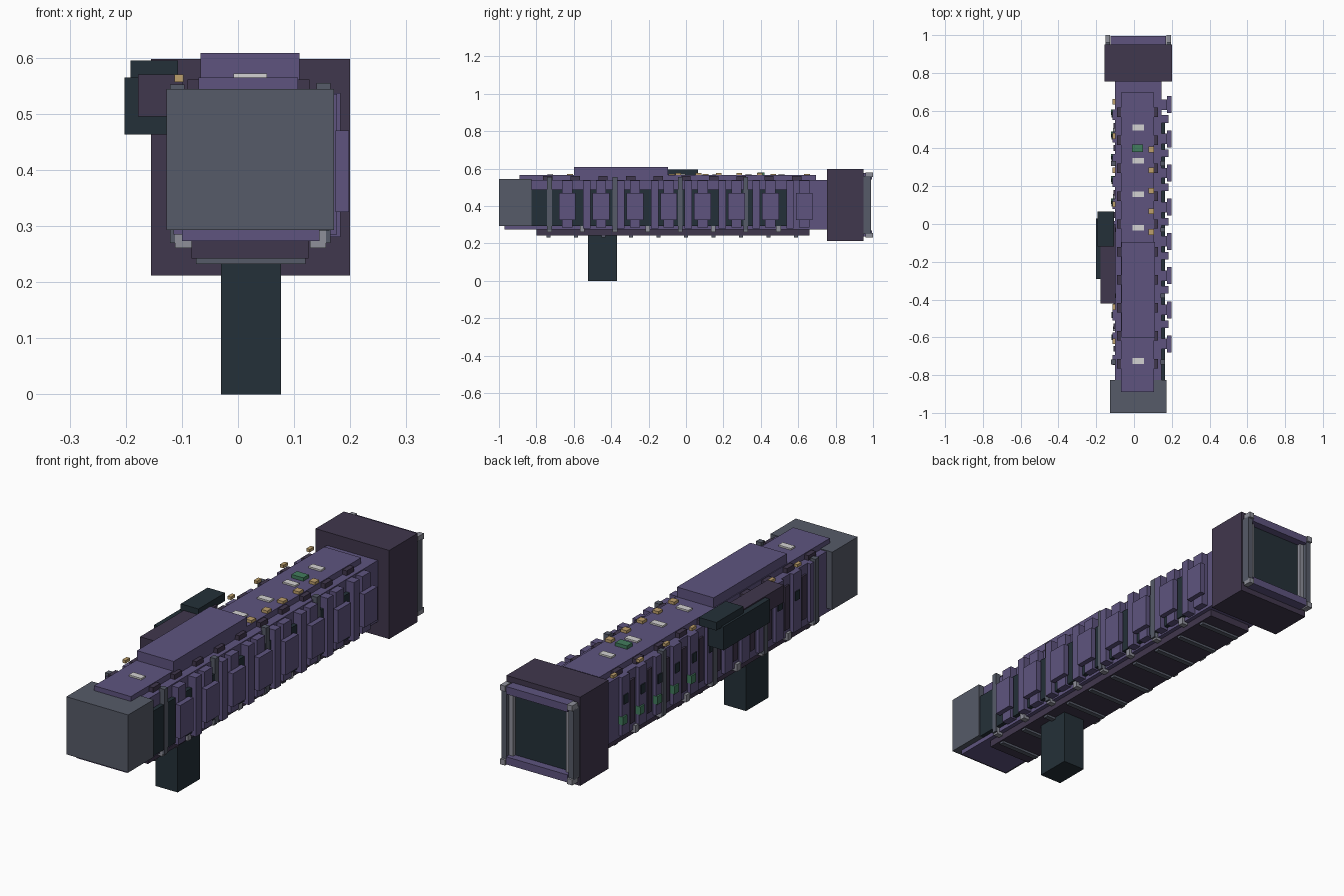
import bpy, bmesh
from mathutils import Matrix, Vector

if "Cube" in bpy.data.objects:
    bpy.data.objects.remove(bpy.data.objects["Cube"], do_unlink=True)


def material(name, rgb):
    m = bpy.data.materials.new(name)
    lin = [((c / 255 + 0.055) / 1.055) ** 2.4 for c in rgb] + [1.0]
    m.diffuse_color = lin
    m.use_nodes = True
    m.node_tree.nodes["Principled BSDF"].inputs["Base Color"].default_value = lin
    return m


PURPLE = material("purple", (94, 84, 127))
PLUM = material("dark plum", (64, 55, 77))
TEAL = material("dark teal", (36, 48, 56))
SLATE = material("slate grey", (86, 91, 104))
GREY = material("light grey", (143, 144, 154))
OCHRE = material("ochre", (190, 160, 108))
GREEN = material("green", (66, 125, 94))
WHITE = material("off white", (212, 210, 210))


def boxes(name, mat, x, z, spans):
    """One object holding a box of the given x and z range for each y span."""
    bm = bmesh.new()
    for y in spans:
        lo, hi = Vector((x[0], y[0], z[0])), Vector((x[1], y[1], z[1]))
        size = Matrix.Diagonal((*(hi - lo), 1))
        bmesh.ops.create_cube(bm, size=1, matrix=Matrix.Translation((lo + hi) / 2) @ size)
    me = bpy.data.meshes.new(name)
    bm.to_mesh(me)
    bm.free()
    me.materials.append(mat)
    ob = bpy.data.objects.new(name, me)
    bpy.context.collection.objects.link(ob)
    return ob


def box(name, mat, x, y, z):
    return boxes(name, mat, x, z, [y])


def row(first, step, count, width):
    return [(first + i * step - width / 2, first + i * step + width / 2) for i in range(count)]


# Main masses
box("body", PURPLE, (-0.10, 0.145), (-0.83, 0.76), (0.28, 0.54))
box("nose_block", SLATE, (-0.127, 0.171), (-1, -0.825), (0.293, 0.544))
box("rear_block", PLUM, (-0.155, 0.20), (0.755, 0.95), (0.212, 0.598))
box("handle", TEAL, (-0.03, 0.077), (-0.525, -0.37), (0, 0.26))
box("top_strip", PURPLE, (-0.07, 0.107), (-0.89, 0.695), (0.535, 0.565))
box("top_riser", PURPLE, (-0.067, 0.11), (-0.6, -0.095), (0.55, 0.608))

# Underside
box("lower_rail", PURPLE, (-0.10, 0.145), (-0.97, 0.755), (0.273, 0.294))
box("belly", PLUM, (-0.083, 0.126), (-0.8, 0.66), (0.242, 0.275))
boxes("belly_slats", SLATE, (-0.075, 0.12), (0.232, 0.243), row(-0.735, 0.147, 10, 0.022))
for side, xr in (("right", (-0.112, -0.083)), ("left", (0.128, 0.157))):
    boxes(side + "_rail_clips", GREY, xr, (0.261, 0.293), row(-0.73, 0.175, 8, 0.025))

# Left flank: dark panel, ribs and raised plates
box("left_dark_panel", TEAL, (0.14, 0.163), (-0.825, 0.54), (0.292, 0.488))
boxes("left_wide_ribs", PURPLE, (0.14, 0.176), (0.285, 0.535), row(-0.635, 0.181, 8, 0.055))
boxes("left_thin_ribs", PURPLE, (0.14, 0.183), (0.28, 0.537), row(-0.53, 0.181, 7, 0.04))
boxes("left_plates", PURPLE, (0.174, 0.198), (0.325, 0.47), row(-0.635, 0.181, 8, 0.09))
boxes("left_posts", SLATE, (0.14, 0.165), (0.27, 0.555), row(-0.73, 0.35, 4, 0.025))
boxes("left_upper_clips", PLUM, (0.102, 0.127), (0.54, 0.561), row(-0.74, 0.148, 10, 0.05))

# Right flank: ribs, posts and small fittings
boxes("right_ribs", PURPLE, (-0.115, -0.095), (0.285, 0.54), row(-0.72, 0.118, 12, 0.055))
boxes("right_thin_ribs", PLUM, (-0.108, -0.095), (0.31, 0.5), row(-0.66, 0.118, 11, 0.03))
boxes("right_posts", SLATE, (-0.121, -0.095), (0.27, 0.552), row(-0.73, 0.35, 4, 0.025))
boxes("right_green_chips", GREEN, (-0.122, -0.1), (0.335, 0.37), row(0.12, 0.118, 5, 0.03))
boxes("right_dark_chips", TEAL, (-0.119, -0.1), (0.42, 0.46), row(-0.6, 0.118, 11, 0.03))
boxes("right_upper_clips", PLUM, (-0.09, -0.065), (0.54, 0.561), row(-0.74, 0.148, 10, 0.05))
boxes("right_ochre_studs", OCHRE, (-0.113, -0.097), (0.557, 0.57), row(-0.62, 0.181, 8, 0.03))

# Fittings on top
boxes("white_plates", WHITE, (-0.008, 0.052), (0.563, 0.572), row(-0.725, 0.1765, 8, 0.03))
boxes("top_ochre_studs", OCHRE, (0.076, 0.105), (0.563, 0.577), row(-0.042, 0.109, 5, 0.03))
box("green_plate", GREEN, (-0.01, 0.047), (0.382, 0.42), (0.563, 0.58))

# Side sight
box("sight_body", PLUM, (-0.178, -0.098), (-0.42, 0.0), (0.495, 0.57))
box("sight_shell", TEAL, (-0.202, -0.127), (-0.29, 0.03), (0.463, 0.565))
box("sight_cap", TEAL, (-0.192, -0.107), (-0.12, 0.065), (0.56, 0.595))

# Rear screen and frame
box("rear_screen", TEAL, (-0.125, 0.17), (0.94, 0.96), (0.25, 0.56))
for name, z in (("upper", (0.542, 0.575)), ("lower", (0.236, 0.269))):
    box(name + "_rear_bar", PURPLE, (-0.125, 0.17), (0.945, 0.995), z)
for name, outer, inner in (("right", (-0.152, -0.127), (-0.125, -0.105)),
                           ("left", (0.172, 0.195), (0.15, 0.17))):
    box(name + "_rear_post", SLATE, outer, (0.945, 0.99), (0.25, 0.56))
    box(name + "_rear_trim", GREY, inner, (0.95, 0.975), (0.26, 0.55))
    for z in ((0.232, 0.256), (0.554, 0.578)):
        box(name + "_rear_corner", GREY, outer, (0.96, 1.0), z)
